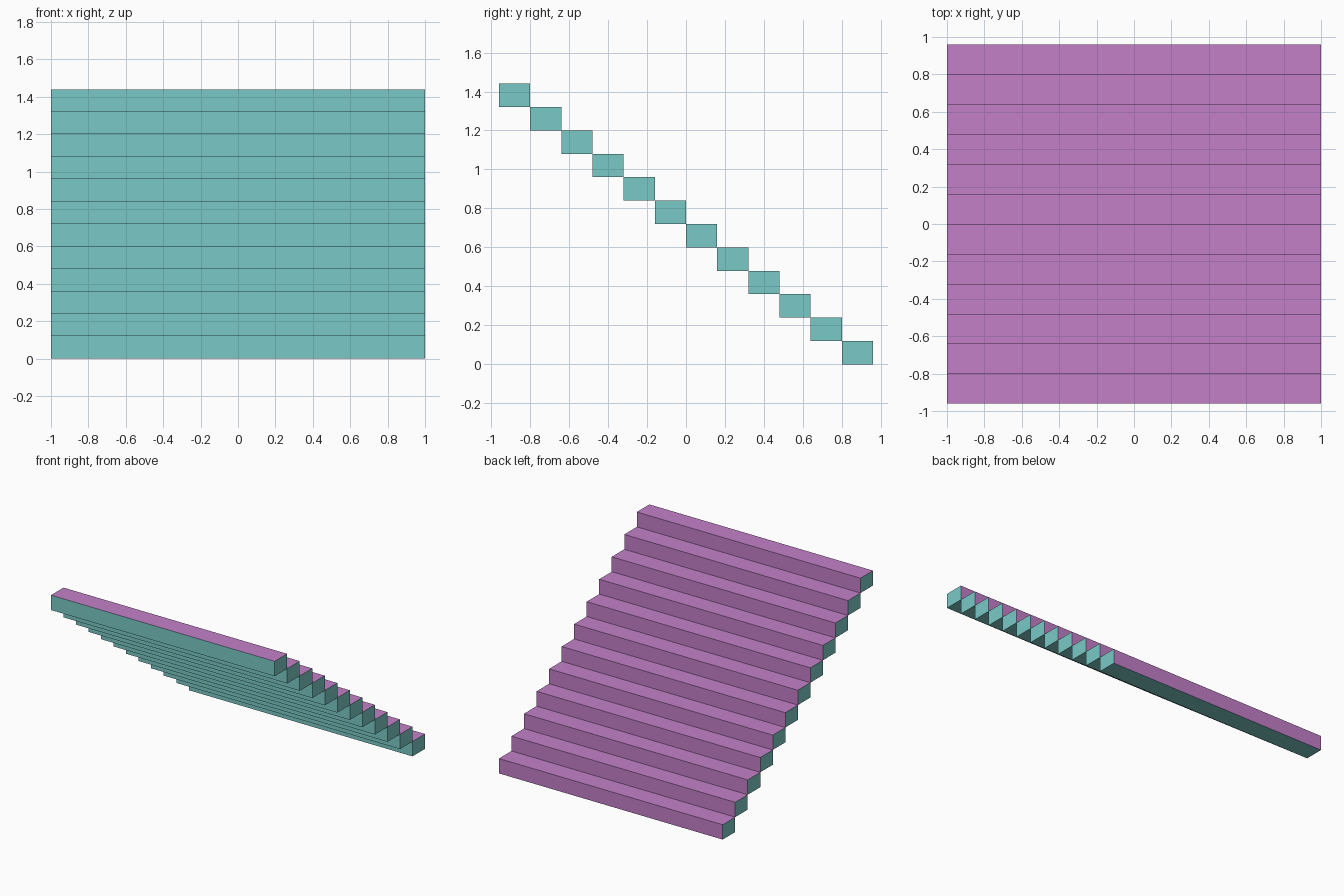
import bpy, bmesh
from mathutils import Matrix

cube = bpy.data.objects.get("Cube")
if cube:
    bpy.data.objects.remove(cube, do_unlink=True)

STEPS, WIDTH, DEPTH, RISE = 12, 2.0, 0.16, 0.12


def material(name, rgb):
    mat = bpy.data.materials.new(name)
    mat.use_nodes = True
    color = (*rgb, 1.0)
    mat.diffuse_color = color
    mat.node_tree.nodes["Principled BSDF"].inputs["Base Color"].default_value = color
    return mat


teal = material("teal body", (0.195, 0.584, 0.565))
purple = material("purple tread", (0.546, 0.216, 0.584))

# One step block: tread and riser (up and back) purple, the rest teal
mesh = bpy.data.meshes.new("step")
bm = bmesh.new()
bmesh.ops.create_cube(bm, size=1, matrix=Matrix.Diagonal((WIDTH, DEPTH, RISE, 1)))
bm.normal_update()
for face in bm.faces:
    face.material_index = int(face.normal.z > 0.5 or face.normal.y > 0.5)
bm.to_mesh(mesh)
bm.free()
mesh.materials.append(teal)
mesh.materials.append(purple)

# Flight of steps climbing from the back up to the front
for i in range(STEPS):
    step = bpy.data.objects.new(f"step_{i + 1}", mesh)
    step.location = (0, (STEPS / 2 - i - 0.5) * DEPTH, (i + 0.5) * RISE)
    bpy.context.collection.objects.link(step)
